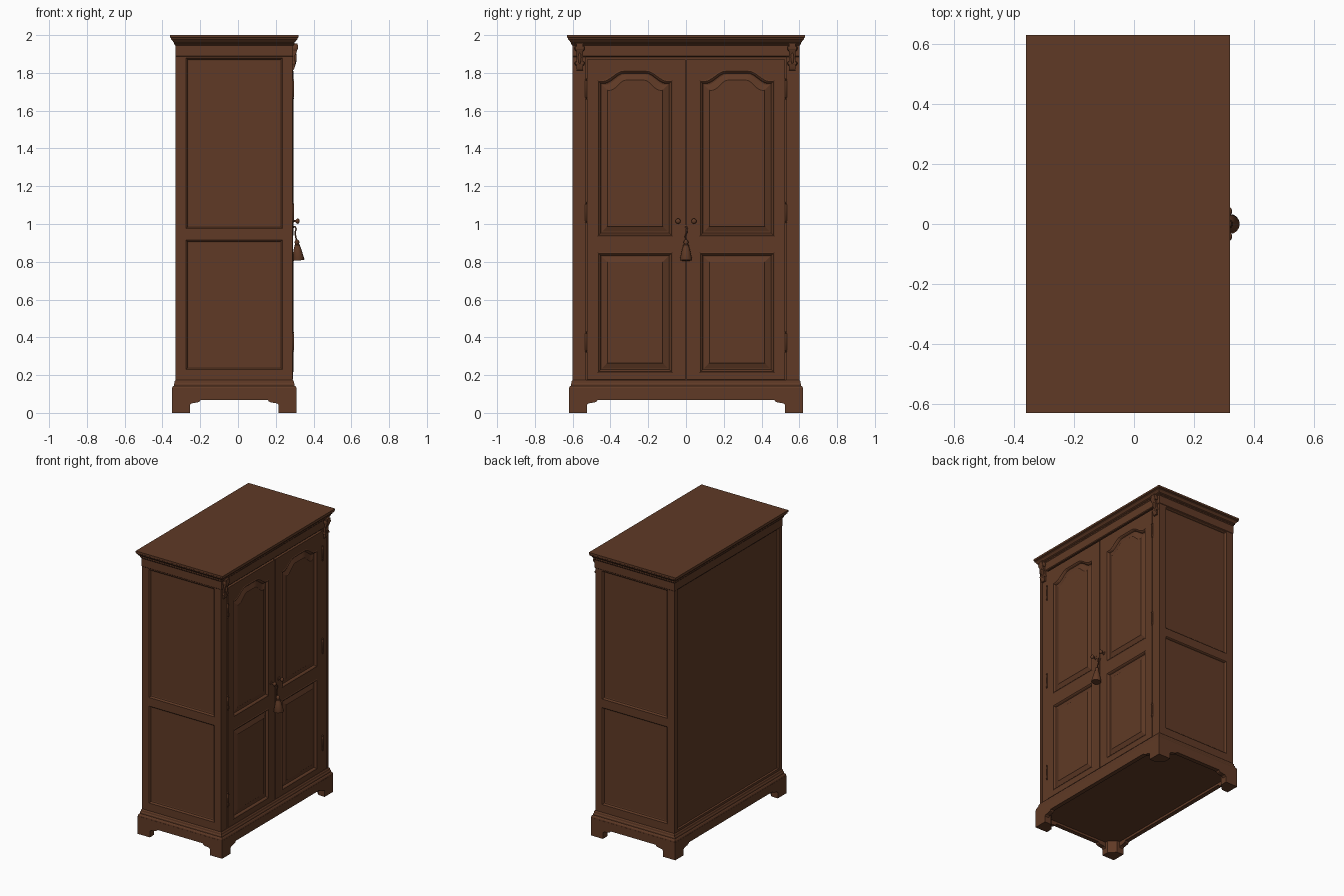
import bpy, bmesh, math
from mathutils import Vector, Matrix

if "Cube" in bpy.data.objects:
    bpy.data.objects.remove(bpy.data.objects["Cube"])

wood = bpy.data.materials.new("brown_wood")
wood.diffuse_color = (0.115, 0.042, 0.019, 1)
wood.use_nodes = True
wood.node_tree.nodes["Principled BSDF"].inputs["Base Color"].default_value = wood.diffuse_color

# Body extents
X0, X1, Y = -0.33, 0.29, 0.60


def finish(name, bm, angle=30):
    bmesh.ops.recalc_face_normals(bm, faces=bm.faces)
    me = bpy.data.meshes.new(name)
    bm.to_mesh(me)
    bm.free()
    me.materials.append(wood)
    ob = bpy.data.objects.new(name, me)
    bpy.context.collection.objects.link(ob)
    bpy.ops.object.select_all(action='DESELECT')
    bpy.context.view_layer.objects.active = ob
    ob.select_set(True)
    bpy.ops.object.shade_smooth_by_angle(angle=math.radians(angle))
    return ob


def loft(name, rings, angle=30):
    """Skin a stack of point loops and cap both ends."""
    bm = bmesh.new()
    loops = [[bm.verts.new(p) for p in r] for r in rings]
    for a, b in zip(loops, loops[1:]):
        for i in range(len(a)):
            j = (i + 1) % len(a)
            bm.faces.new((a[i], a[j], b[j], b[i]))
    bm.faces.new(loops[0])
    bm.faces.new(loops[-1])
    return finish(name, bm, angle)


def box(name, x0, x1, y0, y1, z0, z1):
    return loft(name, [[(x0, y0, z), (x1, y0, z), (x1, y1, z), (x0, y1, z)] for z in (z0, z1)])


def moulding(name, profile):
    """Rectangular rings round the body, each (outset, height)."""
    return loft(name, [[(X0 - o, -Y - o, z), (X1 + o, -Y - o, z),
                        (X1 + o, Y + o, z), (X0 - o, Y + o, z)] for o, z in profile], 20)


def extrude(name, points, direction):
    d = Vector(direction)
    return loft(name, [[Vector(p) for p in points], [Vector(p) + d for p in points]])


def lathe(name, profile, matrix, n=16):
    """Turned part: (radius, distance along axis)."""
    rings = [[matrix @ Vector((r * math.cos(2 * math.pi * k / n),
                               r * math.sin(2 * math.pi * k / n), h)) for k in range(n)]
             for r, h in profile]
    return loft(name, rings, 50)


def outline(u0, u1, v0, v1, arch, n=20):
    """Panel outline whose top edge rises in an ogee arch."""
    pts = [(u0, v0), (u1, v0)]
    for k in range(n + 1):
        t = k / n
        s = min(1, min(t, 1 - t) / 0.34)
        s = max(0, (s - 0.15) / 0.85)
        pts.append((u1 + (u0 - u1) * t, v1 - arch * (1 - s * s * (3 - 2 * s))))
    return pts


def board(name, place, outer, inner, steps, thick=0.02, arch=0.0):
    """Framed panel: slab with nested (inset, depth) steps inside the inner rectangle."""
    n = 20 if arch else 1
    rim = outline(*outer, 0, n)
    rings = [[place(u, v, -thick) for u, v in rim], [place(u, v, 0) for u, v in rim]]
    for i, d in steps:
        a, b, c, e = inner
        rings.append([place(u, v, d) for u, v in outline(a + i, b - i, c + i, e - i, arch, n)])
    return loft(name, rings, 12)


# Carcass core and corner posts
box("carcass", X0 + 0.016, X1 - 0.022, -Y + 0.018, Y - 0.018, 0.12, 1.96)
for s, side in ((-1, "left"), (1, "right")):
    ys = sorted((s * 0.529, s * (Y - 0.004)))
    box(side + "_front_post", X1 - 0.03, X1 - 0.004, *ys, 0.16, 1.955)

# Side panels, two to each side
side_steps = [(0, 0), (0.004, -0.003), (0.008, -0.012), (0.014, -0.014)]
for s, side in ((-1, "left"), (1, "right")):
    def side_place(u, v, d, s=s):
        return (u, s * (Y + d), v)
    board(side + "_upper_side", side_place, (X0, X1 - 0.002, 0.945, 1.955),
          (-0.275, 0.235, 0.975, 1.88), side_steps)
    board(side + "_lower_side", side_place, (X0, X1 - 0.002, 0.16, 0.945),
          (-0.275, 0.235, 0.23, 0.915), side_steps)

# Back panel
board("back_panel", lambda u, v, d: (X0 - d, u, v), (-Y, Y, 0.16, 1.955),
      (-0.565, 0.565, 0.19, 1.90), [(0, 0), (0.003, -0.012)])

# Doors with raised and fielded panels
door_steps = [(0, 0), (0.006, 0.003), (0.012, -0.002), (0.017, -0.012), (0.024, -0.013),
              (0.05, -0.003), (0.052, -0.001)]
for s, side in ((-1, "left"), (1, "right")):
    def door_place(u, v, d, s=s):
        return (X1 + d, s * u, v)
    board(side + "_door_upper", door_place, (0.003, 0.525, 0.893, 1.872),
          (0.072, 0.468, 0.935, 1.815), door_steps, 0.024, 0.055)
    board(side + "_door_lower", door_place, (0.003, 0.525, 0.177, 0.893),
          (0.072, 0.468, 0.212, 0.85), door_steps, 0.024)
    # Hinges
    for k, z in enumerate((0.375, 1.06, 1.715)):
        lathe(f"{side}_hinge_{k + 1}",
              [(0.001, -0.056), (0.005, -0.051), (0.003, -0.046), (0.006, -0.043), (0.006, 0.043),
               (0.003, 0.046), (0.005, 0.051), (0.001, 0.056)],
              Matrix.Translation((X1 + 0.001, s * 0.529, z)), 10)
    # Door knob
    lathe(side + "_knob",
          [(0.013, 0), (0.013, 0.003), (0.005, 0.006), (0.005, 0.014), (0.010, 0.019),
           (0.014, 0.025), (0.013, 0.031), (0.007, 0.035), (0.001, 0.036)],
          Matrix.Translation((X1, s * 0.042, 1.015)) @ Matrix.Rotation(math.pi / 2, 4, 'Y'))
    # Carved corbel: scrolled body, side scrolls and central leaf
    prof = [(0.28, 1.955), (0.316, 1.955), (0.317, 1.93), (0.311, 1.912), (0.303, 1.895),
            (0.300, 1.875), (0.304, 1.855), (0.302, 1.835), (0.294, 1.815), (0.28, 1.81)]
    extrude(side + "_corbel", [(x, s * 0.563 - 0.017, z) for x, z in prof], (0, 0.034, 0))
    for k, (z, r, x) in enumerate(((1.93, 0.015, 0.302), (1.85, 0.010, 0.295))):
        lathe(f"{side}_corbel_scroll_{k + 1}",
              [(r * 0.4, -0.026), (r, -0.022), (r, 0.022), (r * 0.4, 0.026)],
              Matrix.Translation((x, s * 0.563, z)) @ Matrix.Rotation(math.pi / 2, 4, 'X'), 12)
    lathe(side + "_corbel_leaf",
          [(0.001, -0.04), (0.006, -0.025), (0.009, 0), (0.006, 0.025), (0.001, 0.035)],
          Matrix.Translation((0.302, s * 0.563, 1.88)), 10)

# Frieze and cornice
moulding("frieze", [(-0.002, 1.885), (0.002, 1.89), (0.002, 1.945), (0.006, 1.95), (0.006, 1.957)])
moulding("cornice", [(0.004, 1.95), (0.010, 1.955), (0.010, 1.962), (0.014, 1.965), (0.018, 1.972),
                     (0.025, 1.978), (0.025, 1.984), (0.029, 1.987), (0.029, 2.0)])

# Plinth moulding
moulding("plinth_moulding", [(0.019, 0.11), (0.019, 0.132), (0.015, 0.140), (0.010, 0.143),
                             (0.010, 0.152), (0.006, 0.158), (0.005, 0.168), (0.0, 0.175)])

# Bracket aprons with shaped lower edges
BX0, BX1, BY = X0 - 0.02, X1 + 0.02, Y + 0.02
shape = [(0, 0), (0.095, 0), (0.095, 0.042), (0.103, 0.050), (0.118, 0.053),
         (0.135, 0.055), (0.147, 0.060), (0.153, 0.069)]


def apron(a, b):
    left = [(a + u, z) for u, z in shape]
    right = [(b - u, z) for u, z in reversed(shape)]
    return left + right + [(b, 0.125), (a, 0.125)]


for s, side in ((-1, "left"), (1, "right")):
    extrude(side + "_apron", [(x, s * BY, z) for x, z in apron(BX0, BX1)], (0, -s * 0.03, 0))
for x, d, side in ((BX1, -0.03, "front"), (BX0, 0.03, "back")):
    extrude(side + "_apron", [(x, y, z) for y, z in apron(-BY, BY)], (d, 0, 0))

# Foot blocks behind the brackets
for x, sx, fb in ((BX0, 1, "back"), (BX1, -1, "front")):
    for sy, side in ((-1, "left"), (1, "right")):
        pts = [(0.002, 0.002), (0.094, 0.002), (0.094, 0.05), (0.05, 0.094), (0.002, 0.094)]
        extrude(f"{fb}_{side}_foot", [(x + sx * a, sy * (BY - b), 0) for a, b in pts], (0, 0, 0.12))

# Bottom board
box("bottom_board", BX0 + 0.02, BX1 - 0.02, -BY + 0.02, BY - 0.02, 0.085, 0.12)

# Key, cord and tassel
lathe("lock_plate", [(0.012, 0), (0.012, 0.004), (0.005, 0.005), (0.004, 0.012)],
      Matrix.Translation((X1, 0, 0.985)) @ Matrix.Rotation(math.pi / 2, 4, 'Y'), 12)
path = [(0.300, 0.0, 0.99), (0.308, 0.006, 0.975), (0.302, 0.004, 0.955),
        (0.305, -0.004, 0.935), (0.311, 0.0, 0.91)]
loft("tassel_cord", [[Vector(p) + Vector((0.004 * math.cos(k * math.pi / 3),
                                          0.004 * math.sin(k * math.pi / 3), 0))
                      for k in range(6)] for p in path], 60)
lathe("tassel", [(0.003, 0.112), (0.010, 0.106), (0.013, 0.096), (0.010, 0.086), (0.015, 0.082),
                 (0.015, 0.076), (0.019, 0.065), (0.033, 0.004), (0.031, 0.0)],
      Matrix.Translation((0.319, 0, 0.807)) @ Matrix.Rotation(math.radians(-4), 4, 'Y'), 16)
